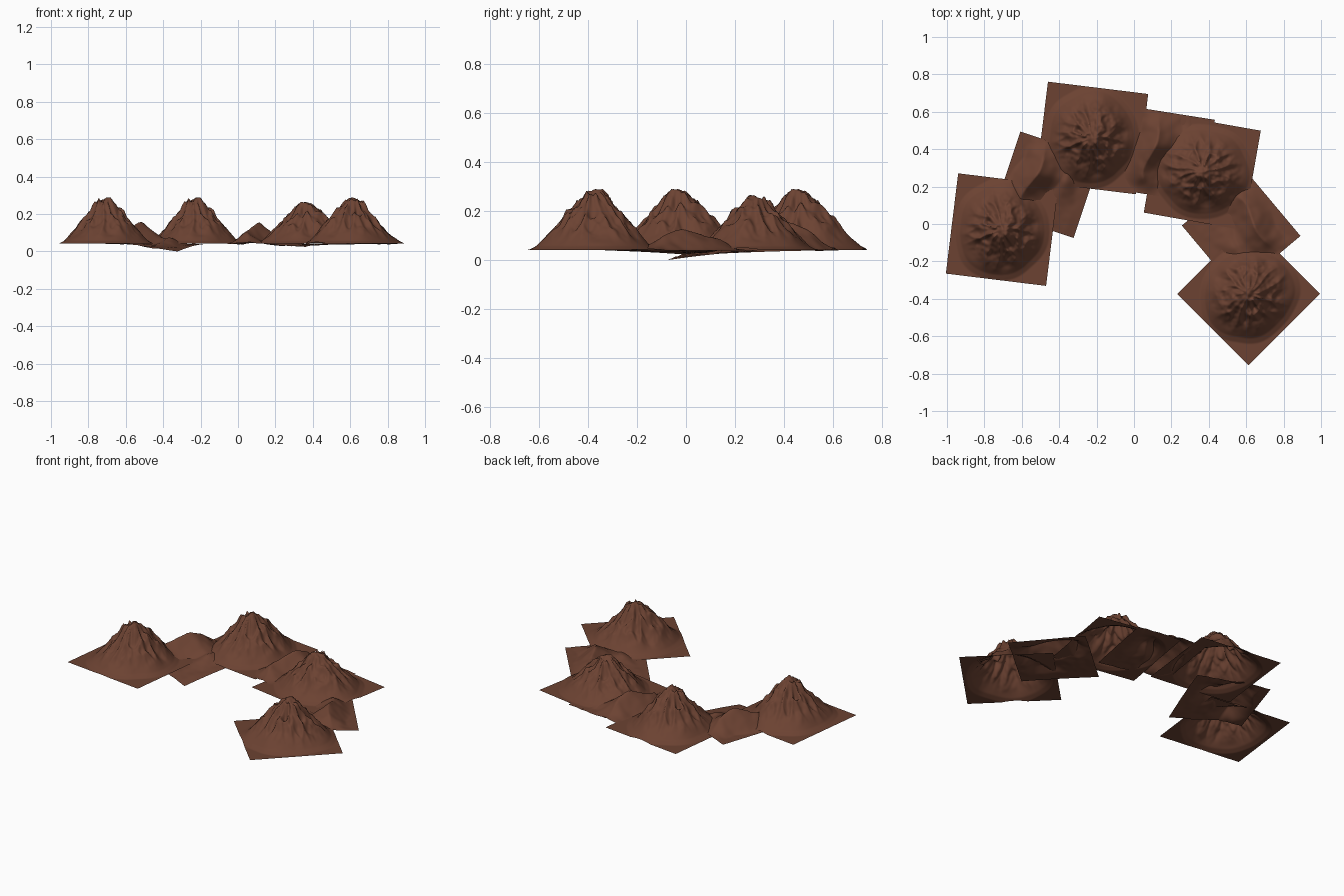
import bpy, bmesh, math
from mathutils import Vector, noise

if "Cube" in bpy.data.objects:
    bpy.data.objects.remove(bpy.data.objects["Cube"])

BASE = 0.042
rock = bpy.data.materials.new("brown_rock")
rock.diffuse_color = (0.15, 0.055, 0.032, 1)
rock.use_nodes = True
rock.node_tree.nodes["Principled BSDF"].inputs["Base Color"].default_value = rock.diffuse_color


def lerp_profile(points, r):
    for (r0, h0), (r1, h1) in zip(points, points[1:]):
        if r <= r1:
            return h0 + (h1 - h0) * (r - r0) / (r1 - r0)
    return points[-1][1]


def ridged(x, y, z):
    return 1 - 2 * abs(noise.noise(Vector((x, y, z))))


def smooth(a, b, t):
    t = max(0, min(1, (t - a) / (b - a)))
    return t * t * (3 - 2 * t)


# Square terrain sheet whose height comes from a function of local x, y
def sheet(name, center, angle, side, n, height):
    bm = bmesh.new()
    bmesh.ops.create_grid(bm, x_segments=n, y_segments=n, size=side / 2)
    for v in bm.verts:
        v.co.z = height(v.co.x, v.co.y)
    mesh = bpy.data.meshes.new(name)
    bm.to_mesh(mesh)
    bm.free()
    mesh.materials.append(rock)
    mesh.shade_smooth()
    ob = bpy.data.objects.new(name, mesh)
    ob.location = (center[0], center[1], 0)
    ob.rotation_euler.z = math.radians(angle)
    bpy.context.collection.objects.link(ob)
    return ob


SLOPE = [(0, .235), (.04, .225), (.07, .192), (.1, .15), (.15, .098),
         (.2, .052), (.24, .015), (.27, 0), (1, 0)]


# Tall mountain: steep profile cut by radial gullies, with a craggy top
def mountain(scale, seed):
    def height(x, y):
        r = math.hypot(x / .93, y / 1.03)
        a = math.atan2(y, x)
        c, s = math.cos(a), math.sin(a)
        rr = r * (1 + .09 * noise.noise(Vector((c * 1.5, s * 1.5, seed))))
        h = lerp_profile(SLOPE, rr)
        band = smooth(.01, .08, r) * (1 - smooth(.14, .25, r))
        h += .030 * band * (ridged(c * 2.2, s * 2.2, r * 5 + seed) - .5)
        crag = 1 - smooth(.1, .24, r)
        h += .024 * crag * (ridged(x * 15, y * 15, seed) - .4)
        h += .010 * crag * noise.noise(Vector((x * 45, y * 45, seed)))
        return BASE + max(0, h) * scale
    return height


# Low linking ridge: crest along local y, one corner sagging below the base
def ridge(peak, sag):
    def height(x, y):
        crest = -.08 + .03 * math.sin(y * 14) + .02 * noise.noise(Vector((x * 8, y * 8, 3)))
        d = abs(x - crest)
        edge = 1 - smooth(.13, .225, abs(x))
        along = .55 + .45 * math.exp(-((y - .03) / .09) ** 2)
        along *= 1 - .8 * smooth(.12, .225, abs(y))
        h = peak * max(0, 1 - d / .12) ** 1.1 * along * (.3 + .7 * edge)
        # lower side spur
        h += .3 * peak * math.exp(-((x - .09) / .045) ** 2 - ((y - .06) / .09) ** 2)
        h += .005 * edge * noise.noise(Vector((x * 20, y * 20, 7)))
        low = max(0, (x - y) / .45) ** 1.6
        return max(0, BASE - .003 + h - sag * low)
    return height


MOUNTAINS = [("left_mountain", (-.705, -.03), -7, 1, 1.3),
             ("back_mountain", (-.225, .46), -7, 1, 1.3),
             ("right_mountain", (.365, .28), -100, .9, 1.3),
             ("front_mountain", (.613, -.373), 135, 1, 1.3)]
for name, center, angle, scale, seed in MOUNTAINS:
    sheet(name, center, angle, .54, 100, mountain(scale, seed))

RIDGES = [("left_ridge", (-.465, .21), -18.4, .118, .039),
          ("back_ridge", (.175, .37), -9, .115, .014),
          ("right_ridge", (.573, -.036), -140, .085, .016)]
for name, center, angle, peak, sag in RIDGES:
    sheet(name, center, angle, .45, 60, ridge(peak, sag))
